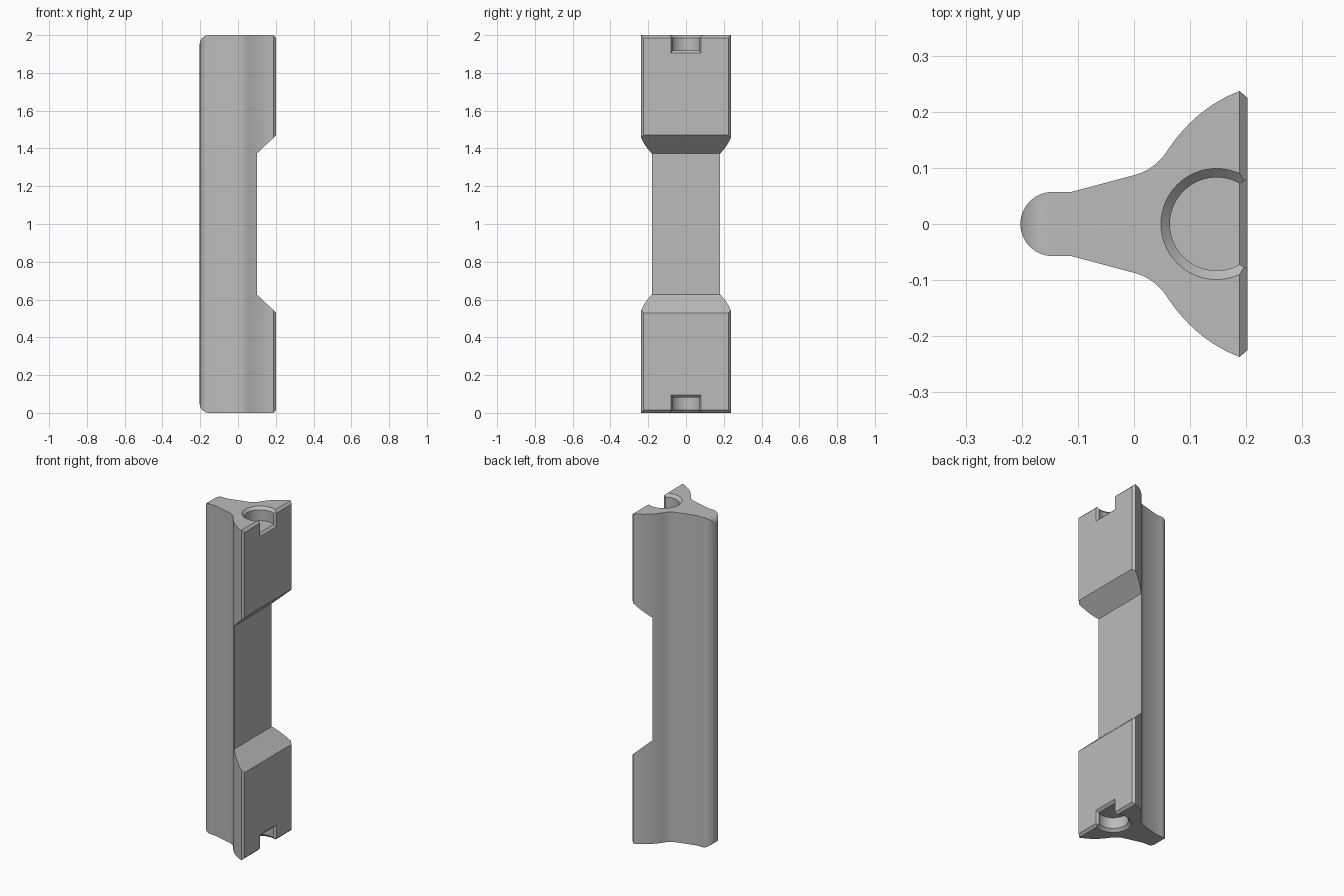
import bpy, bmesh, math
from mathutils import Vector

if "Cube" in bpy.data.objects:
    bpy.data.objects.remove(bpy.data.objects["Cube"])

HEIGHT, FACE_X, BEVEL = 2.0, 0.202, 0.014
HOLE_X, HOLE_R, HOLE_DEPTH = 0.147, 0.083, 0.082

grey = bpy.data.materials.new("mid grey")
grey.use_nodes = True
COLOUR = (0.5, 0.5, 0.5, 1)
grey.diffuse_color = COLOUR
grey.node_tree.nodes["Principled BSDF"].inputs["Base Color"].default_value = COLOUR


def finish(name, bm):
    bmesh.ops.recalc_face_normals(bm, faces=bm.faces)
    mesh = bpy.data.meshes.new(name)
    bm.to_mesh(mesh)
    bm.free()
    mesh.materials.append(grey)
    obj = bpy.data.objects.new(name, mesh)
    bpy.context.collection.objects.link(obj)
    return obj


def extrude(name, points, offset):
    """Prism from a closed outline of 3D points."""
    bm = bmesh.new()
    face = bm.faces.new([bm.verts.new(p) for p in points])
    top = bmesh.ops.extrude_face_region(bm, geom=[face])["geom"]
    verts = [v for v in top if isinstance(v, bmesh.types.BMVert)]
    bmesh.ops.translate(bm, verts=verts, vec=offset)
    return finish(name, bm)


def hull(name, points):
    bm = bmesh.new()
    for p in points:
        bm.verts.new(p)
    bmesh.ops.convex_hull(bm, input=bm.verts)
    return finish(name, bm)


def curve(a, b, c, n=14):
    a, b, c = Vector(a), Vector(b), Vector(c)
    ts = [i / n for i in range(n + 1)]
    return [a * (1 - t) ** 2 + b * 2 * t * (1 - t) + c * t * t for t in ts]


def arc(cx, cy, r, start, end, n):
    angles = [math.radians(start + (end - start) * i / n) for i in range(n + 1)]
    return [Vector((cx + r * math.cos(a), cy + r * math.sin(a))) for a in angles]


def boolean(target, cutter, operation):
    cutter.hide_render = True
    mod = target.modifiers.new(operation.title(), "BOOLEAN")
    mod.operation, mod.solver, mod.object = operation, "EXACT", cutter
    bpy.ops.object.select_all(action="DESELECT")
    bpy.context.view_layer.objects.active = target
    target.select_set(True)
    bpy.ops.object.modifier_apply(modifier=mod.name)
    bpy.data.objects.remove(cutter)


# Plan outline: rounded spine, tapering web, flared wings
half = arc(-0.1455, 0, 0.057, 180, 90, 18)
half.append(Vector((-0.112, 0.057)))
half += curve((0, 0.087), (0.037, 0.0967), (0.059, 0.13))
half += curve((0.059, 0.13), (0.1086, 0.206), (0.188, 0.237))[1:]
half.append(Vector((0.216, 0.213)))
plan = half + [Vector((p.x, -p.y)) for p in reversed(half[1:])]
body = extrude("flared_bar", [(p.x, p.y, -0.1) for p in plan], (0, 0, HEIGHT + 0.2))

# Side outline: rounded spine ends, bevelled face edges, central recess
lower = arc(-0.153, 0.05, 0.05, 180, 270, 12)
lower += [Vector(p) for p in ((FACE_X - BEVEL, 0), (FACE_X, BEVEL),
                              (FACE_X, 0.53), (0.1, 0.627))]
side = lower + [Vector((p.x, HEIGHT - p.y)) for p in reversed(lower)]
boolean(body, extrude("side_cutter", [(p.x, -0.4, p.y) for p in side],
                      (0, 0.8, 0)), "INTERSECT")

# Open sockets with countersunk rims and a bevelled mouth at both ends
mouth = math.sqrt(HOLE_R ** 2 - (FACE_X - BEVEL - HOLE_X) ** 2)
for end, sign in ((0, 1), (HEIGHT, -1)):
    def level(depth):
        return end + sign * depth

    def ring(radius, depth):
        return [(p.x, p.y, level(depth)) for p in arc(HOLE_X, 0, radius, 0, 354.375, 63)]

    boolean(body, hull("socket_cutter", ring(HOLE_R, -0.1) + ring(HOLE_R, HOLE_DEPTH)),
            "DIFFERENCE")
    boolean(body, hull("rim_cutter", ring(HOLE_R + 0.032, -0.016) + ring(HOLE_R, 0.016)),
            "DIFFERENCE")
    corners = [(x, y * s, level(d)) for s in (-1, 1)
               for x, y, deep in ((FACE_X - BEVEL, mouth, HOLE_DEPTH),
                                  (FACE_X + BEVEL, mouth + 0.014, HOLE_DEPTH + 0.028))
               for d in (-0.1, deep)]
    boolean(body, hull("mouth_cutter", corners), "DIFFERENCE")

bpy.ops.object.select_all(action="DESELECT")
bpy.context.view_layer.objects.active = body
body.select_set(True)
bpy.ops.object.shade_smooth_by_angle(angle=math.radians(20))
